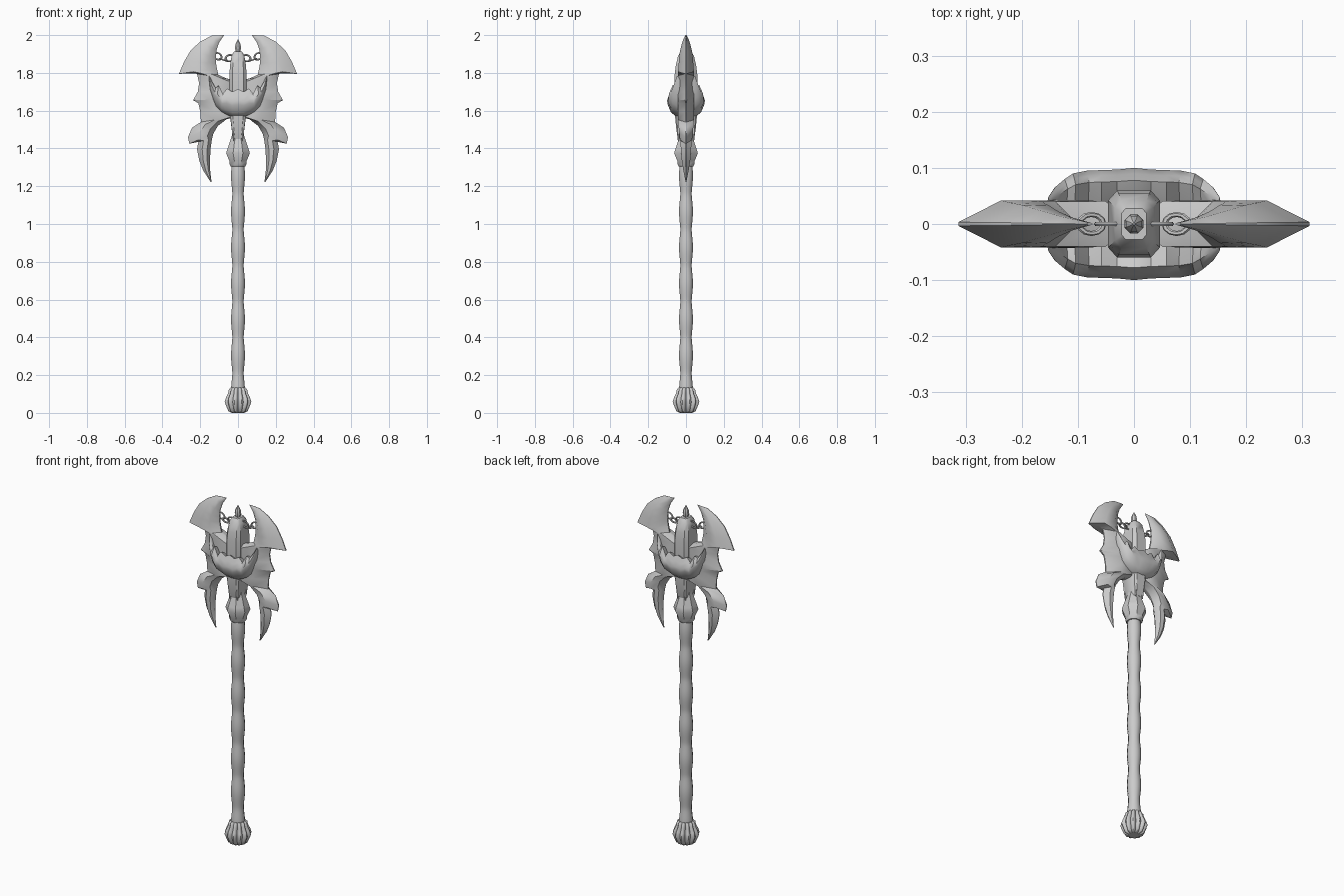
import bpy, bmesh, math
from math import sin, cos, pi


def loft(name, rings, caps=(True, True), mirror=None):
    """Skin a list of equal-sized closed rings."""
    bm = bmesh.new()
    vs = [[bm.verts.new(p) for p in r] for r in rings]
    n = len(rings[0])
    for a, b in zip(vs, vs[1:]):
        for i in range(n):
            j = (i + 1) % n
            bm.faces.new((a[i], a[j], b[j], b[i]))
    if caps[0]:
        bm.faces.new(vs[0])
    if caps[1]:
        bm.faces.new(vs[-1])
    bmesh.ops.recalc_face_normals(bm, faces=bm.faces)
    me = bpy.data.meshes.new(name)
    bm.to_mesh(me)
    bm.free()
    ob = bpy.data.objects.new(name, me)
    bpy.context.collection.objects.link(ob)
    if mirror:
        m = ob.modifiers.new("mirror", 'MIRROR')
        m.use_axis = mirror
        m.merge_threshold = 0.0005
    return ob


def lathe(name, prof, n, lobes=0, depth=0.0):
    """Revolve (radius, z) pairs, optionally with rounded lobes."""
    rings = []
    for r, z in prof:
        ring = []
        for i in range(n):
            a = 2 * pi * (i + 0.5 * (lobes == 0)) / n
            k = 1 - depth * (1 - abs(sin(lobes * a / 2))) if lobes else 1
            ring.append((r * k * cos(a), r * k * sin(a), z))
        rings.append(ring)
    return loft(name, rings)


# Pommel with ribs
lathe("pommel", [(0.035, 0.0), (0.052, 0.008), (0.062, 0.03), (0.073, 0.058), (0.066, 0.08),
                 (0.054, 0.105), (0.05, 0.125), (0.04, 0.134)], 72, 12, 0.22)

# Wrapped shaft, gently bulging at even intervals
shaft = []
for i in range(97):
    z = 0.11 + 1.21 * i / 96
    shaft.append((0.031 + 0.007 * abs(sin(pi * (z - 0.02) / 0.19)) ** 1.5, z))
lathe("shaft", shaft, 12)

# Collar below the head
lathe("collar", [(0.042, 1.305), (0.048, 1.315), (0.05, 1.335), (0.068, 1.375), (0.06, 1.40),
                 (0.042, 1.45), (0.033, 1.475), (0.033, 1.50)], 8)

# Head core: chamfered block from (half width, half depth, z)
core = [(0.026, 0.04, 1.45), (0.032, 0.05, 1.49), (0.042, 0.058, 1.57), (0.046, 0.06, 1.70),
        (0.046, 0.06, 1.79), (0.042, 0.054, 1.84), (0.034, 0.042, 1.89), (0.022, 0.028, 1.912)]
loft("head_core", [[(sx * w * fx, sy * d * fy, z) for sx, sy, fx, fy in (
    (1, -1, 1, .7), (1, 1, 1, .7), (1, 1, .65, 1), (-1, 1, .65, 1),
    (-1, 1, 1, .7), (-1, -1, 1, .7), (-1, -1, .65, 1), (1, -1, .65, 1))] for w, d, z in core])

# Finial on top of the core
lathe("finial", [(0.012, 1.90), (0.013, 1.915), (0.018, 1.93), (0.015, 1.95), (0.002, 1.977)], 8)

# Blade: outer edge x z, inner edge x z, half thickness; from top tip to lower tip
stations = [
    (.085, 2.0, .074, 2.0, .002), (.14, 1.997, .10, 1.96, .012), (.20, 1.965, .114, 1.92, .024),
    (.25, 1.92, .117, 1.88, .034), (.285, 1.86, .116, 1.85, .038), (.313, 1.795, .112, 1.825, .042),
    (.25, 1.803, .104, 1.79, .042), (.217, 1.795, .06, 1.77, .042), (.206, 1.745, 0, 1.76, .043),
    (.213, 1.70, 0, 1.70, .043), (.238, 1.655, 0, 1.665, .043), (.21, 1.64, 0, 1.64, .043),
    (.20, 1.595, 0, 1.60, .043), (.196, 1.54, 0, 1.57, .042), (.243, 1.51, .06, 1.555, .04),
    (.265, 1.46, .106, 1.52, .036), (.258, 1.425, .13, 1.48, .032), (.21, 1.435, .138, 1.45, .03),
    (.217, 1.395, .145, 1.40, .027), (.205, 1.335, .149, 1.33, .022), (.185, 1.285, .147, 1.28, .014),
    (.145, 1.222, .14, 1.222, .002)]
rings = []
for ox, oz, ix, iz, t in stations:
    ring = []
    for f, y in ((0, -.08), (.38, -1), (.75, -.95), (1, -.1), (1, .1), (.75, .95), (.38, 1), (0, .08)):
        ring.append((ox + (ix - ox) * f, y * t, oz + (iz - oz) * f))
    rings.append(ring)
loft("blades", rings, mirror=(True, False, False))

# Jagged crescent ornament: bottom x z, top x z, depth; mirrored to both faces
cols = [(0, 1.565, 0, 1.715, .1), (.03, 1.567, .03, 1.70, .097), (.06, 1.577, .058, 1.717, .096),
        (.09, 1.595, .08, 1.69, .095), (.116, 1.62, .104, 1.735, .09), (.132, 1.66, .118, 1.72, .08),
        (.148, 1.71, .135, 1.75, .066), (.155, 1.78, .151, 1.785, .048)]
rings = []
for bx, bz, tx, tz, d in cols:
    ring = []
    for v, k in ((0, .3), (.02, .52), (.18, .8), (.45, .97), (.6, 1), (.8, .9), (1, .78), (.9, .5), (.8, .3)):
        ring.append((bx + (tx - bx) * v, -d * k, bz + (tz - bz) * v))
    rings.append(ring)
loft("crescent_ornaments", rings, caps=(False, True), mirror=(True, True, False))

# Small downward prongs around the neck
for sx in (-1, 1):
    for sy in (-1, 1):
        bpy.ops.mesh.primitive_cone_add(vertices=6, radius1=0.003, radius2=0.018, depth=0.13,
                                        location=(sx * 0.024, sy * 0.04, 1.505))
        bpy.context.object.name = "neck_prong"

# Chains between core and blades
for s in (-1, 1):
    for x, z, rx, tilt in ((0.044, 1.878, pi / 2, 0.2), (0.076, 1.868, 0, -0.3), (0.108, 1.888, pi / 2, -0.5)):
        bpy.ops.mesh.primitive_torus_add(major_radius=0.017, minor_radius=0.0045, major_segments=12,
                                         minor_segments=6, location=(s * x, 0, z),
                                         rotation=(rx, s * tilt, 0))
        link = bpy.context.object
        link.name = "chain_link"
        link.scale = (1.3, 1, 1)

# Smooth shading with crisp edges
bpy.ops.object.select_all(action='SELECT')
bpy.context.view_layer.objects.active = bpy.data.objects["blades"]
bpy.ops.object.shade_smooth_by_angle(angle=math.radians(40))
